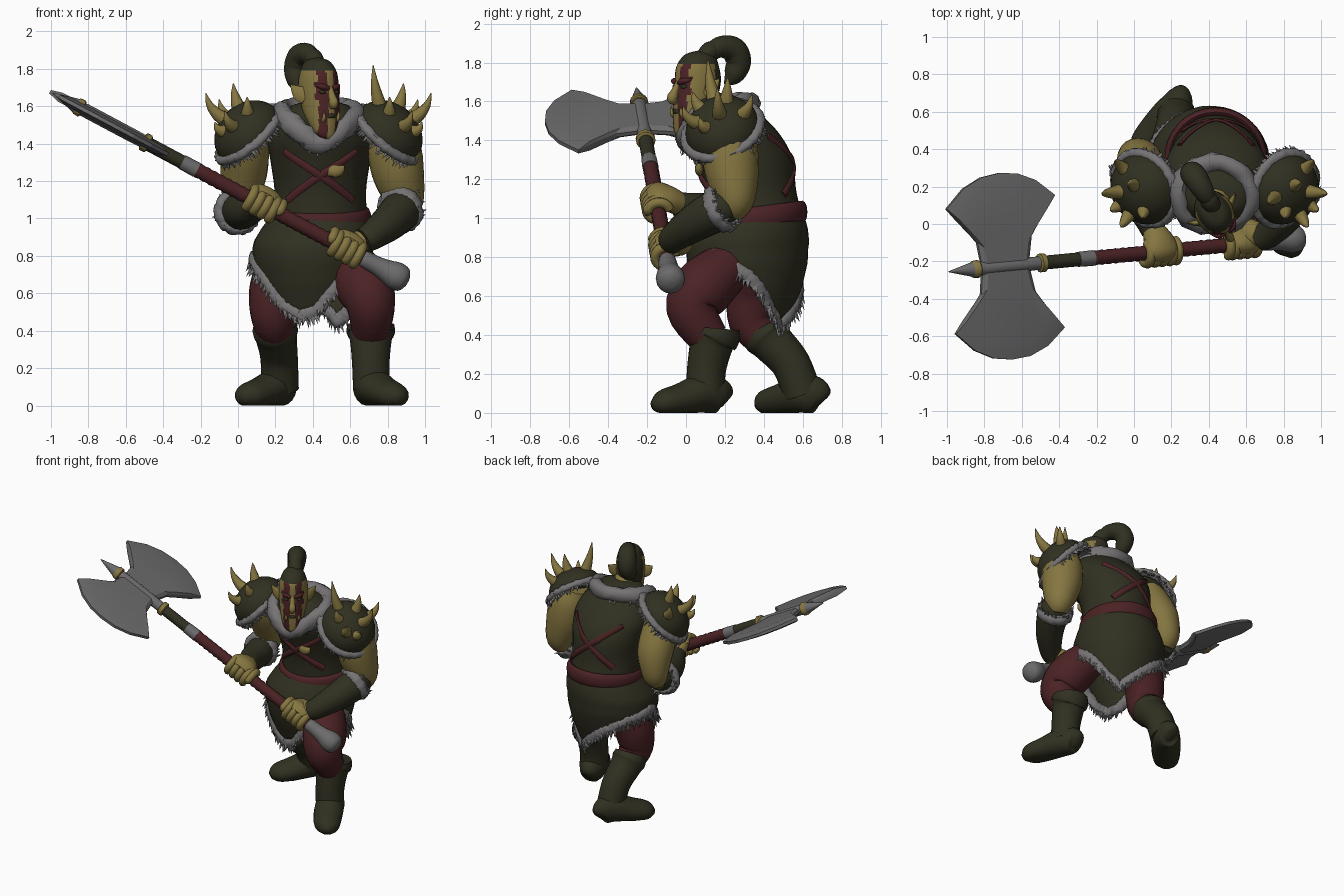
import bpy, bmesh, math, random
from mathutils import Vector as V, Matrix

if "Cube" in bpy.data.objects:
    bpy.data.objects.remove(bpy.data.objects["Cube"])
random.seed(4)
X, Y, Z = V((1, 0, 0)), V((0, 1, 0)), V((0, 0, 1))

def mat(name, r, g, b):
    m = bpy.data.materials.new(name)
    m.diffuse_color = (r, g, b, 1)
    m.use_nodes = True
    m.node_tree.nodes["Principled BSDF"].inputs["Base Color"].default_value = m.diffuse_color
    return m

LEATHER = mat("dark olive leather", .029, .029, .015)
SKIN = mat("ochre skin and horn", .235, .18, .052)
RED = mat("dark crimson cloth", .07, .016, .018)
FUR = mat("grey fur", .18, .172, .172)
STEEL = mat("dull steel", .15, .145, .147)

# ---------- helpers ----------
def finish(name, bm, mats, rule=None, M=None, angle=60):
    bmesh.ops.recalc_face_normals(bm, faces=bm.faces)
    me = bpy.data.meshes.new(name)
    bm.to_mesh(me)
    bm.free()
    for m in mats if isinstance(mats, list) else [mats]:
        me.materials.append(m)
    for p in me.polygons:
        p.use_smooth = True
        if rule:
            p.material_index = rule(p.center)
    me.set_sharp_from_angle(angle=math.radians(angle))
    ob = bpy.data.objects.new(name, me)
    bpy.context.collection.objects.link(ob)
    if M:
        ob.matrix_world = M
    return ob

def spline(rows, k=5, closed=False):
    n, out = len(rows), []
    g = lambda j: rows[j % n] if closed else rows[min(max(j, 0), n - 1)]
    for i in range(n if closed else n - 1):
        for s in range(k):
            t = s / k
            out.append(tuple(.5 * (2*q + (r-p)*t + (2*p-5*q+4*r-w)*t*t + (3*q-p-3*r+w)*t**3)
                             for p, q, r, w in zip(g(i-1), g(i), g(i+1), g(i+2))))
    return out if closed else out + [tuple(rows[-1])]

def loft(name, rings, mats, closed=False, cap=True, **kw):
    bm = bmesh.new()
    vs = [[bm.verts.new((p[0], p[1], max(p[2], 0)) if not kw.get("M") else p) for p in r] for r in rings]
    n = len(vs[0])
    for a, b in zip(vs, vs[1:] + vs[:1] if closed else vs[1:]):
        for i in range(n):
            bm.faces.new((a[i], a[(i+1) % n], b[(i+1) % n], b[i]))
    if cap and not closed:
        bm.faces.new(vs[0])
        bm.faces.new(vs[-1])
    return finish(name, bm, mats, **kw)

def tube(name, rows, mats, n=14, k=5, closed=False, ref=X, jitter=0, **kw):
    # rows are x, y, z, side radius and optional second radius
    rows = [tuple(r) if len(r) == 5 else tuple(r) + (r[3],) for r in rows]
    rows = spline(rows, k, closed)
    m, rings = len(rows), []
    for i, r in enumerate(rows):
        p = V(r[:3])
        j0, j1 = ((i-1) % m, (i+1) % m) if closed else (max(i-1, 0), min(i+1, m-1))
        t = (V(rows[j1][:3]) - V(rows[j0][:3])).normalized()
        side = t.cross(ref(p) if callable(ref) else ref).normalized()
        up = side.cross(t)
        ring = []
        for q in range(n):
            w, f = 2 * math.pi * q / n, 1 + random.uniform(-jitter, jitter)
            ring.append(p + f * (side * max(r[3], .002) * math.cos(w) + up * max(r[4], .002) * math.sin(w)))
        rings.append(ring)
    return loft(name, rings, mats, closed, **kw)

def body(name, rows, mats, n=32, k=5, **kw):
    # stacked ellipses: centre x, y, z, half width, half depth
    return loft(name, [[V((c + max(a, .002)*math.cos(w), d + max(b, .002)*math.sin(w), z))
                        for w in (2*math.pi*i/n for i in range(n))]
                       for c, d, z, a, b in spline(rows, k)], mats, **kw)

def ellipse(c, e1, e2, r1, r2, n=20):
    return [V(c) + e1*r1*math.cos(2*math.pi*i/n) + e2*r2*math.sin(2*math.pi*i/n) for i in range(n)]

def fur(name, pts, r, drop, length, ref=Z, tufts=4):
    tube(name, [tuple(p) + r for p in pts], FUR, 10, 4, True, ref, .18)
    mid, bm = sum(pts, V()) / len(pts), bmesh.new()
    for p in spline([tuple(p) for p in pts], tufts, True):
        p = V(p)
        out = (p - mid).normalized()
        d = (drop + out*.35 + V([random.uniform(-.3, .3) for _ in range(3)])).normalized()
        s = d.orthogonal().normalized()
        q = d.cross(s)
        base = [bm.verts.new(p + .02*(s*math.cos(a) + q*math.sin(a))) for a in (0, 1.57, 3.14, 4.71)]
        tip = bm.verts.new(p + d*length*random.uniform(.75, 1.25))
        for i in range(4):
            bm.faces.new((base[i], base[(i+1) % 4], tip))
    finish(name + "_tufts", bm, FUR)

# ---------- torso, belt, straps ----------
TORSO = [(.44, .35, .9, .25, .24), (.44, .35, 1.0, .25, .245), (.44, .33, 1.15, .245, .235),
         (.44, .30, 1.3, .265, .25), (.44, .25, 1.42, .28, .24), (.44, .2, 1.52, .24, .2),
         (.44, .17, 1.6, .16, .13), (.44, .16, 1.63, .05, .05)]
body("torso", TORSO, LEATHER)

def surf(az, z, off=0):
    i = max(j for j in range(len(TORSO) - 1) if TORSO[j][2] <= z)
    a, b = TORSO[i], TORSO[i+1]
    t = (z - a[2]) / (b[2] - a[2])
    c, d, _, rx, ry = [p + (q-p)*t for p, q in zip(a, b)]
    w = math.radians(az)
    return (c + (rx+off)*math.cos(w), d + (ry+off)*math.sin(w), z)

for s in (-1, 1):
    for side, mid, z0, z1 in (("front", 270, 1.36, 1.1), ("back", 90, 1.42, 1.12)):
        tube(f"{side}_strap", [surf(mid + s*(-45 + 90*i/8), z0 + (z1-z0)*i/8) + (.022, .011) for i in range(9)],
             RED, 8, 4, ref=lambda p: p - V((.44, .3, p.z)))
e = V((0, 1, .13)).normalized()
tube("belt", [tuple(p) + (.026, .058) for p in ellipse((.437, .35, 1.0), X, e, .25, .25)], RED, 12, 3, True, Z)
ep = V(surf(288, 1.25, .01))
tube("chest_badge", [(ep.x-.045, ep.y, ep.z-.02, .004), (ep.x-.02, ep.y, ep.z, .035, .02),
                     (ep.x+.02, ep.y, ep.z+.01, .03, .02), (ep.x+.045, ep.y, ep.z+.03, .004)], SKIN, ref=Y)

# ---------- skirt with a hanging point in front and behind ----------
HEM = [(-32, .81), (5, .69), (30, .53), (52, .45), (75, .52), (105, .64), (140, .74), (180, .79), (208, .68),
       (232, .53), (252, .48), (275, .51), (296, .64), (328, .81)]

def hem(w):
    d = math.degrees(w)
    d = d - 360 if d > 328 else d
    (a, p), (b, q) = next((m, n) for m, n in zip(HEM, HEM[1:]) if m[0] <= d <= n[0])
    return p + (q-p)*(d-a)/(b-a)

def skirt_point(w, z):
    prof = [(.4, .185), (.5, .23), (.65, .285), (.78, .315), (.88, .315), (.95, .29), (1.03, .25)]
    i = max(j for j in range(len(prof) - 1) if prof[j][0] <= z)
    (a, ra), (b, rb) = prof[i], prof[i+1]
    r = ra + (rb-ra)*(z-a)/(b-a)
    f = min(max((z-.85)/.15, 0), 1)
    return V((.40 + .035*f + r*1.02*math.cos(w), .315 + .035*f + r*.99*math.sin(w), z))

angs = [2*math.pi*i/56 for i in range(56)]
sk = loft("skirt", [[skirt_point(w, 1.02 + (hem(w)-1.02)*t/12) for w in angs] for t in range(13)], LEATHER, cap=False)
sk.modifiers.new("thickness", "SOLIDIFY").thickness = .012
fur("skirt_fur", [skirt_point(w, hem(w)) for w in angs], (.022, .036), -Z, .07, tufts=3)

# ---------- legs and boots ----------
tube("front_thigh", [(.56, .3, .82, .1), (.61, .2, .74, .135), (.675, .09, .64, .155), (.71, .03, .53, .13),
                     (.71, .12, .38, .1)], RED, 20)
tube("rear_thigh", [(.32, .38, .85, .12), (.26, .37, .75, .145), (.2, .35, .62, .14), (.19, .34, .47, .12),
                    (.21, .42, .36, .09)], RED, 20)
tube("front_boot", [(.71, .15, .435, .125), (.71, .145, .39, .13), (.71, .13, .35, .112),
                    (.71, .105, .22, .1), (.715, .1, .09, .1)], LEATHER, 20)
tube("rear_boot", [(.2, .385, .44, .11), (.2, .41, .4, .122), (.205, .445, .36, .11),
                   (.22, .54, .25, .1), (.225, .6, .09, .1)], LEATHER, 20)
tube("front_foot", [(.685, .21, .06, .03, .04), (.69, .18, .08, .075, .09), (.72, .09, .1, .1, .1),
                    (.785, -.03, .07, .1, .08), (.84, -.12, .05, .082, .065), (.86, -.17, .035, .03, .025)], LEATHER, 18, ref=Z)
tube("rear_foot", [(.25, .705, .06, .03, .04), (.245, .68, .08, .07, .09), (.21, .6, .1, .1, .1),
                   (.12, .49, .07, .1, .08), (.05, .41, .05, .082, .065), (.02, .37, .035, .03, .025)], LEATHER, 18, ref=Z)

# ---------- arms and cuffs ----------
tube("left_upper_arm", [(.8, .21, 1.5, .1), (.83, .22, 1.4, .14), (.855, .235, 1.25, .14), (.89, .25, 1.1, .105),
                        (.88, .22, 1.03, .07)], SKIN, 20)
tube("right_upper_arm", [(.05, .22, 1.5, .1), (.04, .26, 1.38, .125), (.03, .33, 1.24, .125), (.01, .36, 1.1, .095),
                         (.01, .33, 1.03, .07)], SKIN, 20)
tube("left_bracer", [(.88, .25, 1.06, .07), (.88, .18, 1.05, .108), (.81, .05, .98, .098), (.72, -.05, .91, .078),
                     (.67, -.08, .88, .068)], LEATHER, 18)
tube("right_bracer", [(.0, .36, 1.04, .07), (.01, .28, 1.04, .1), (.04, .12, 1.04, .09), (.09, .0, 1.06, .072),
                      (.105, -.04, 1.07, .066)], LEATHER, 18)
for nm, c, d in (("left", (.87, .18, 1.05), (-.45, -.85, -.4)), ("right", (.0, .28, 1.04), (.15, -.98, 0))):
    d = V(d).normalized()
    e1 = (X - d*X.dot(d)).normalized()
    fur(nm + "_cuff_fur", ellipse(c, e1, d.cross(e1), .1, .1, 12), (.03, .04), -d, .06, d)

# ---------- great axe along one slanted axis ----------
P, T = V((.85, -.08, .69)), V((-.99, -.255, 1.67))
a = (T - P).normalized()
v = (Y - a*Y.dot(a)).normalized()
w3 = a.cross(v)
ax = lambda x: P + (T - P)*(.85 - x)/1.84

def rod(name, xs, mats, k=1):
    tube(name, [tuple(ax(x)) + (r,) for x, r in xs], mats, 16, k, ref=Y, angle=40)

rod("grip", [(.72 - .95*i/50, .041 if i % 2 else .037) for i in range(51)], RED)
rod("neck_ring", [(-.22, .042), (-.3, .04)], STEEL)
rod("upper_shaft", [(-.28, .037), (-.5, .037)], LEATHER)
rod("axe_socket", [(-.46, .034), (-.56, .037), (-.82, .037), (-.84, .034)], STEEL)
rod("lower_collar", [(-.475, .042), (-.48, .05), (-.505, .05), (-.51, .042)], SKIN)
rod("upper_collar", [(-.83, .042), (-.835, .048), (-.86, .046), (-.87, .036)], SKIN)
rod("top_spike", [(-.865, .04), (-.99, .003)], STEEL)
rod("pommel", [(.66, .036), (.68, .046), (.74, .05), (.79, .06), (.84, .075), (.885, .066), (.905, .03), (.908, .004)], STEEL, 3)
half = [(.14, 0), (.16, .14), (.225, .22), (.33, .335), (.22, .435), (.11, .485), (0, .5), (-.11, .49),
        (-.22, .445), (-.33, .355), (-.235, .24), (-.17, .15), (-.14, 0)]
outline = half + [(p, -q) for p, q in half[-2:0:-1]]
C = ax(-.69)
layers = [(.82, -.027), (1, -.01), (1, .01), (.82, .027)]
loft("axe_blade", [[C + a*p*f + v*q*f + w3*h for p, q in outline] for f, h in layers], STEEL, angle=15)

# ---------- hands gripping the shaft ----------
for nm, x, wrist in (("left", .58, (.69, -.06, .89)), ("right", .125, (.1, -.02, 1.065))):
    c = ax(x)
    for i in range(5):
        cc = c + a*((i-1.5)*.045 if i < 4 else .1)*(1 if nm == "left" else -1)
        stop = -280 if i < 4 else -190
        arc = [math.radians(-20 + (stop+20)*j/7) for j in range(8)]
        tube(f"{nm}_finger", [tuple(cc + .058*(v*math.cos(t) + w3*math.sin(t))) +
                              (.012 if j == 7 else .026,) for j, t in enumerate(arc)], SKIN, 10, 3, ref=a)
    k1, k2 = c + v*.055 - w3*.03, c - w3*.065 + v*.0
    tube(nm + "_palm", [tuple(wrist) + (.058,), tuple(k1) + (.088, .06), tuple(k2) + (.088, .037),
                        tuple(k2 - v*.05 + w3*.01) + (.05, .012)], SKIN, 16, ref=w3)

# ---------- shoulder guards with fur rims and horns ----------
HORNS = [((.8, -.1, .5), .17), ((.35, .1, .9), .12), ((.5, -.8, .25), .14), ((.65, .6, .5), .14),
         ((.05, -.7, .7), .1), ((.85, -.55, .1), .1)]
for nm, s, cx in (("right", -1, .06), ("left", 1, .80)):
    c = V((cx, .19, 1.45))
    nrm = V((s*.6, -.3, .7)).normalized()
    ey = (Y - nrm*Y.dot(nrm)).normalized()
    ex = ey.cross(nrm)
    M = Matrix.Translation(c) @ Matrix((ex, ey, nrm)).transposed().to_4x4()
    body(nm + "_shoulder_guard", [(0, 0, .165*math.sin(t), .2*math.cos(t), .195*math.cos(t))
                                  for t in (math.pi/2*i/9 for i in range(10))], LEATHER, k=1, M=M)
    fur(nm + "_shoulder_fur", ellipse(c, ex, ey, .2, .195), (.03, .026), -nrm, .06, nrm)
    for d, L in HORNS + ([((-.25, -.25, .9), .2)] if s > 0 else []):
        d = V((d[0]*s, d[1], d[2])).normalized()
        b = c + d*.14
        tube(nm + "_shoulder_horn", [tuple(b) + (.042,), tuple(b + d*L*.35) + (.034,),
                                     tuple(b + d*L*.65 + Z*L*.15) + (.02,), tuple(b + d*L*.8 + Z*L*.45) + (.002,)],
             SKIN, 10, 4, ref=V((.31, .9, .2)))

# ---------- fur collar, neck, head ----------
ring = [(.44, .0, 1.4), (.34, .0, 1.46), (.25, .08, 1.54), (.26, .25, 1.58), (.42, .33, 1.59),
        (.58, .27, 1.58), (.63, .13, 1.55), (.55, .02, 1.47)]
fur("collar_fur", [V(p) for p in ring], (.05, .058), -Z*.6, .075, tufts=9)
tube("neck", [(.44, .2, 1.48, .1), (.435, .12, 1.56, .1), (.43, .08, 1.64, .08)], SKIN)
HM = Matrix.Translation((.43, .06, 0)) @ Matrix.Rotation(math.radians(32), 4, 'Z')

def face_colour(c):
    if c.z > 1.795 or (c.y > .05 and c.z > 1.5):
        return 1
    wide = .075 if 1.63 < c.z < 1.73 else .064
    return 2 if c.y < -.02 and .022 < abs(c.x) < wide else 0

body("head", [(0, -.1, 1.425, .025, .02), (0, -.085, 1.45, .06, .045), (0, -.05, 1.52, .085, .085),
              (0, -.02, 1.6, .096, .115), (0, 0, 1.7, .102, .125), (0, 0, 1.78, .092, .115),
              (0, .01, 1.84, .06, .08), (0, .01, 1.862, .005, .005)], [SKIN, LEATHER, RED], 64, 6, rule=face_colour, M=HM)
tube("nose", [(0, -.115, 1.70, .014), (0, -.14, 1.65, .02), (0, -.15, 1.615, .032, .024), (0, -.12, 1.595, .01)], SKIN, M=HM)
tube("mouth", [(-.045, -.11, 1.535, .004), (0, -.128, 1.55, .016), (.045, -.11, 1.535, .004)], LEATHER, 10, ref=Z, M=HM)
for s in (-1, 1):
    tube("brow", [(s*.01, -.122, 1.695, .012), (s*.045, -.115, 1.705, .016), (s*.075, -.085, 1.712, .006)], RED, 10, ref=Z, M=HM)
    tube("eye", [(s*.028, -.12, 1.672, .003), (s*.045, -.113, 1.675, .011), (s*.062, -.1, 1.677, .003)], LEATHER, 8, ref=Z, M=HM)
    tube("ear", [(s*.085, -.01, 1.65, .02, .045), (s*.12, .01, 1.675, .014, .04), (s*.155, .035, 1.715, .002)], SKIN, 10, ref=Z, M=HM)
    tube("tusk", [(s*.04, -.105, 1.515, .013), (s*.045, -.128, 1.54, .011), (s*.047, -.13, 1.575, .002)], SKIN, 8, M=HM)
# topknot that rises, then curls down behind the head
tube("topknot", [(.42, .1, 1.8, .04), (.4, .13, 1.85, .045), (.37, .18, 1.88, .056), (.33, .245, 1.865, .066),
                 (.31, .27, 1.8, .064), (.315, .24, 1.73, .05), (.33, .2, 1.69, .008)], LEATHER, 16)
tube("topknot_band", [(.425, .09, 1.82, .045), (.405, .12, 1.855, .05), (.39, .14, 1.87, .045)], LEATHER, 16, 3)
